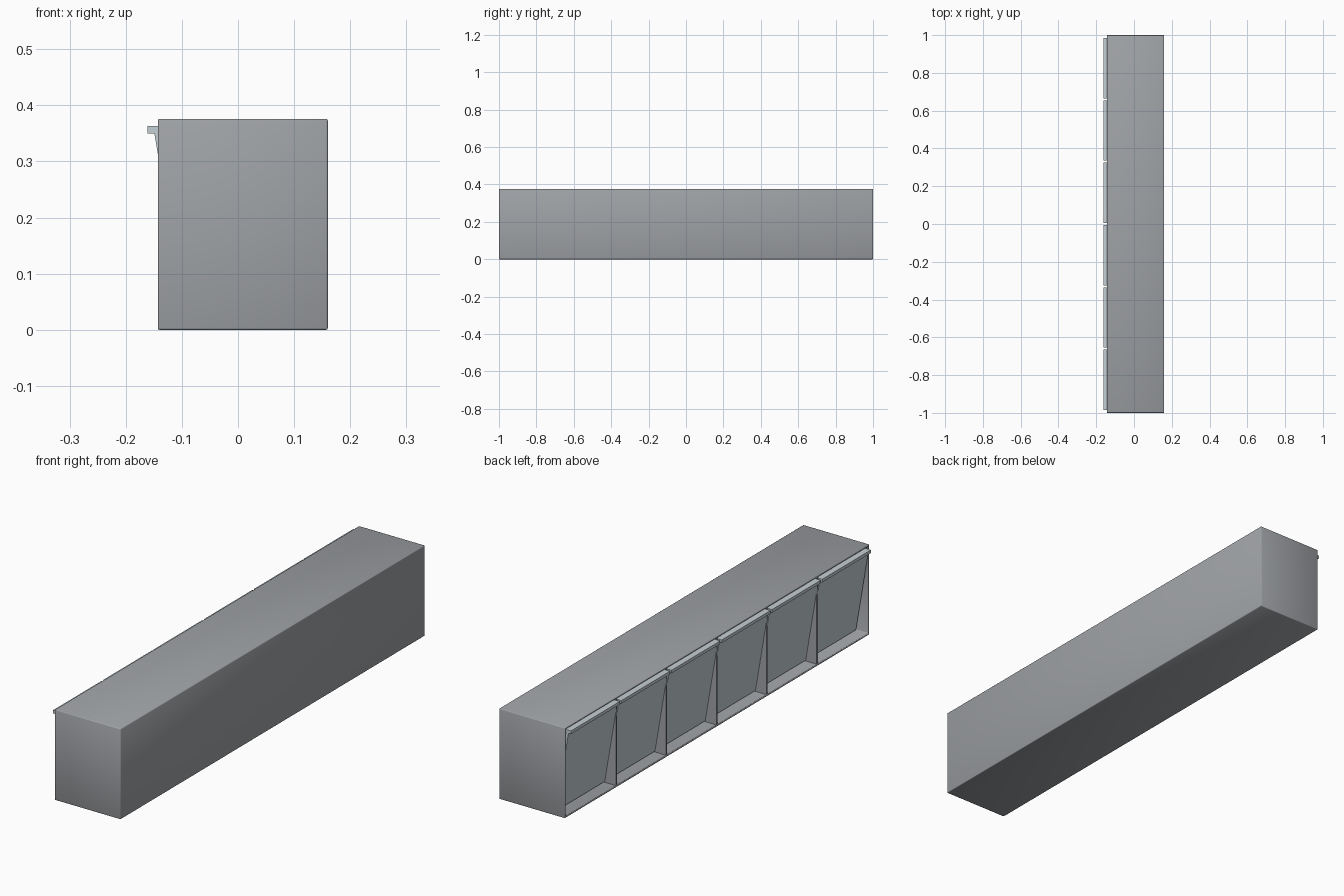
import bpy
import bmesh
from mathutils import Matrix, Vector

old = bpy.data.objects.get("Cube")
if old:
    bpy.data.objects.remove(old, do_unlink=True)


def material(name, rgb):
    m = bpy.data.materials.new(name)
    m.use_nodes = True
    m.diffuse_color = (*rgb, 1)
    m.node_tree.nodes["Principled BSDF"].inputs["Base Color"].default_value = (*rgb, 1)
    return m


def finish(name, bm, mat):
    bmesh.ops.recalc_face_normals(bm, faces=bm.faces)
    mesh = bpy.data.meshes.new(name)
    bm.to_mesh(mesh)
    bm.free()
    mesh.materials.append(mat)
    ob = bpy.data.objects.new(name, mesh)
    bpy.context.collection.objects.link(ob)
    return ob


def box(lo, hi):
    lo, hi = Vector(lo), Vector(hi)
    bm = bmesh.new()
    bmesh.ops.create_cube(bm, size=1, matrix=Matrix.Translation((lo + hi) / 2)
                          @ Matrix.Diagonal((*(hi - lo), 1)))
    return bm


grey = material("cabinet grey", (0.35, 0.365, 0.385))
pale = material("pale flap grey", (0.56, 0.63, 0.66))

FRONT, BACK, HEIGHT = -0.143, 0.16, 0.376
WALL, PITCH, COUNT = 0.008, 0.33, 6

# Cabinet shell, open on the -x side, with finely rounded edges
bm = box((FRONT, -1, 0), (BACK, 1, HEIGHT))
bm.faces.ensure_lookup_table()
opening = [f for f in bm.faces if f.calc_center_median().x < FRONT + 0.01]
bmesh.ops.delete(bm, geom=opening, context='FACES')
shell = finish("cabinet_shell", bm, grey)
solid = shell.modifiers.new("Walls", 'SOLIDIFY')
solid.thickness = WALL
solid.offset = -1
solid.use_even_offset = True
bevel = shell.modifiers.new("Soft edges", 'BEVEL')
bevel.width = 0.003
bevel.segments = 2
for p in shell.data.polygons:
    p.use_smooth = True

# Dividers between the compartments
for i in range(1, COUNT):
    y = (i - COUNT / 2) * PITCH
    finish(f"divider_{i}",
           box((FRONT + 0.001, y - WALL / 2, WALL / 2),
               (BACK - WALL / 2, y + WALL / 2, HEIGHT - WALL / 2)), grey)

# Sloping flaps with a grip ledge along the top
profile = [(-0.161, 0.363), (-0.161, 0.35), (-0.149, 0.35), (-0.092, 0.012),
           (-0.082, 0.012), (-0.137, 0.35), (-0.135, 0.363)]
LENGTH = 0.32
for i in range(COUNT):
    y = (i - (COUNT - 1) / 2) * PITCH - LENGTH / 2
    bm = bmesh.new()
    face = bm.faces.new([bm.verts.new((x, y, z)) for x, z in profile])
    ext = bmesh.ops.extrude_face_region(bm, geom=[face])
    bmesh.ops.translate(bm, vec=(0, LENGTH, 0),
                        verts=[v for v in ext["geom"] if isinstance(v, bmesh.types.BMVert)])
    finish(f"flap_{i + 1}", bm, pale)
